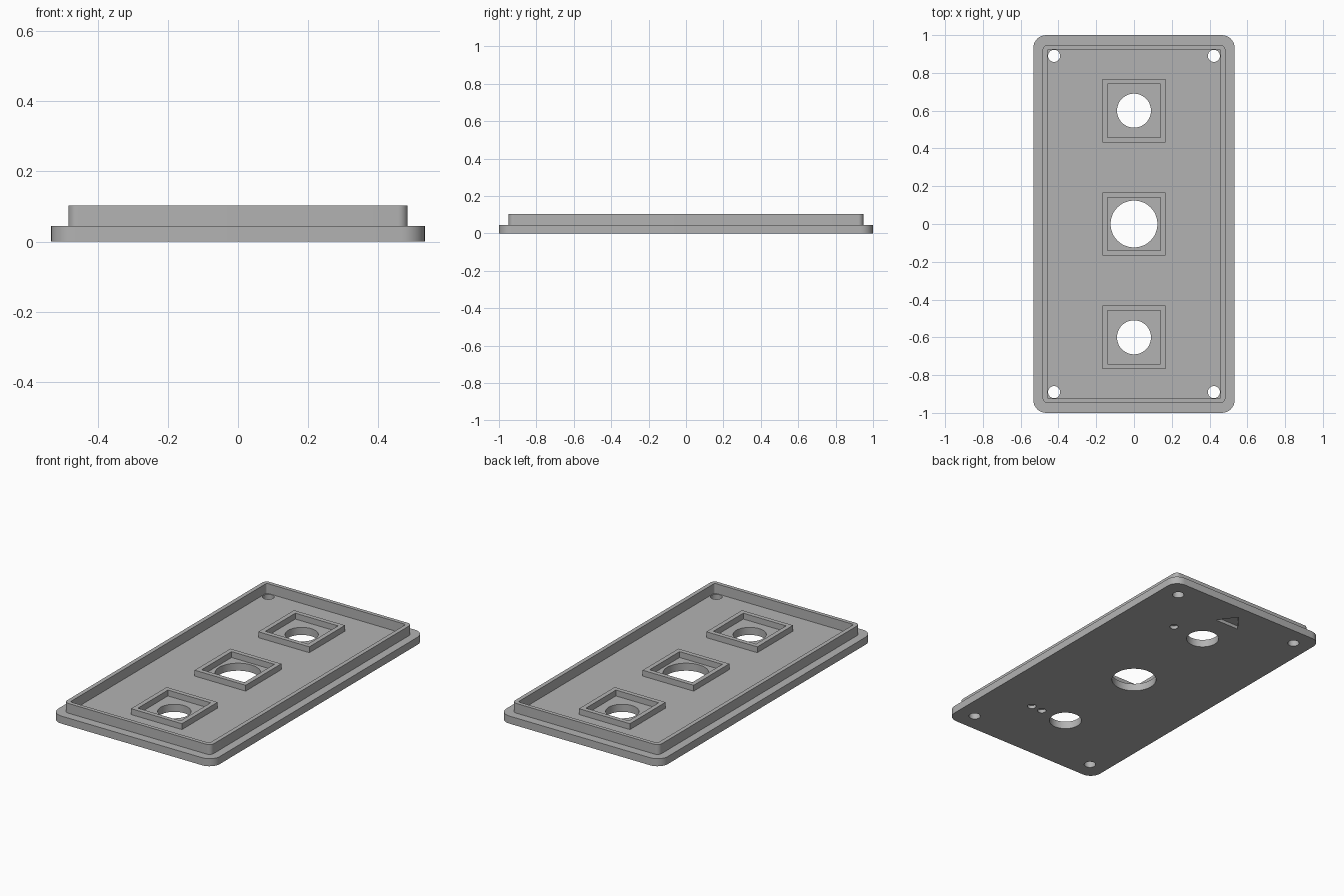
import bpy
import bmesh
from math import sin, cos, pi

if "Cube" in bpy.data.objects:
    bpy.data.objects.remove(bpy.data.objects["Cube"], do_unlink=True)

PLATE_TOP, RIM_TOP, RING_TOP = 0.045, 0.103, 0.08

grey = bpy.data.materials.new("plain_grey")
grey.use_nodes = True
colour = (0.45, 0.45, 0.45, 1)
grey.diffuse_color = colour
grey.node_tree.nodes["Principled BSDF"].inputs["Base Color"].default_value = colour


def rounded_rect(hx, hy, r, steps=8):
    """Outline of a rectangle with rounded corners, counter-clockwise."""
    pts = []
    for i, (sx, sy) in enumerate([(1, 1), (-1, 1), (-1, -1), (1, -1)]):
        for k in range(steps + 1):
            a = (i + k / steps) * pi / 2
            pts.append((sx * (hx - r) + r * cos(a), sy * (hy - r) + r * sin(a)))
    return pts


def circle(x, y, r, n=48):
    return [(x + r * cos(2 * pi * i / n), y + r * sin(2 * pi * i / n)) for i in range(n)]


def finish(name, bm):
    bmesh.ops.recalc_face_normals(bm, faces=bm.faces)
    mesh = bpy.data.meshes.new(name)
    bm.to_mesh(mesh)
    bm.free()
    mesh.materials.append(grey)
    obj = bpy.data.objects.new(name, mesh)
    bpy.context.collection.objects.link(obj)
    return obj


def prism(name, outline, z0, z1):
    """Solid extrusion of an outline."""
    bm = bmesh.new()
    low, high = [[bm.verts.new((x, y, z)) for x, y in outline] for z in (z0, z1)]
    bm.faces.new(low)
    bm.faces.new(high)
    for i in range(len(low)):
        j = (i + 1) % len(low)
        bm.faces.new((low[i], low[j], high[j], high[i]))
    return finish(name, bm)


def frame(name, outer, inner, z0, z1):
    """Hollow wall between two outlines of equal point count."""
    bm = bmesh.new()
    loops = [[bm.verts.new((x, y, z)) for x, y in line]
             for line, z in ((outer, z0), (outer, z1), (inner, z1), (inner, z0))]
    n = len(outer)
    for a in range(4):
        p, q = loops[a], loops[(a + 1) % 4]
        for i in range(n):
            j = (i + 1) % n
            bm.faces.new((p[i], p[j], q[j], q[i]))
    return finish(name, bm)


def square(y, h):
    return [(h, y + h), (-h, y + h), (-h, y - h), (h, y - h)]


# Base plate
plate = prism("base_plate", rounded_rect(0.533, 1.0, 0.068), 0, PLATE_TOP)

# Through holes: three openings and four corner screw holes
cuts = [(circle(0, 0, 0.124), 0.2), (circle(0, 0.6, 0.09), 0.2), (circle(0, -0.6, 0.09), 0.2)]
cuts += [(circle(sx * 0.423, sy * 0.89, 0.032), 0.2) for sx in (-1, 1) for sy in (-1, 1)]

# Shallow underside marks: three dots and an arrow
cuts += [(circle(x, y, 0.024), 0.02) for x, y in ((0.247, -0.6), (0.173, -0.6), (0.21, 0.6))]
cuts.append(([(-0.08, 0.81), (0.08, 0.81), (0, 0.915)], 0.02))

for outline, top in cuts:
    cutter = prism("cutter", outline, -0.1, top)
    cutter.hide_render = True
    mod = plate.modifiers.new("cut", "BOOLEAN")
    mod.operation = "DIFFERENCE"
    mod.solver = "EXACT"
    mod.object = cutter
    bpy.context.view_layer.objects.active = plate
    bpy.ops.object.modifier_apply(modifier=mod.name)
    bpy.data.objects.remove(cutter, do_unlink=True)

# Raised rim and the three square frames around the openings
parts = [plate, frame("raised_rim", rounded_rect(0.484, 0.948, 0.028),
                      rounded_rect(0.459, 0.925, 0.012), PLATE_TOP, RIM_TOP)]
for name, y in (("front_frame", -0.6), ("middle_frame", 0), ("back_frame", 0.6)):
    parts.append(frame(name, square(y, 0.168), square(y, 0.141), PLATE_TOP, RING_TOP))

# Smooth the curved walls, keep the edges crisp
bpy.ops.object.select_all(action="DESELECT")
for part in parts:
    part.select_set(True)
bpy.context.view_layer.objects.active = plate
bpy.ops.object.shade_smooth_by_angle()
